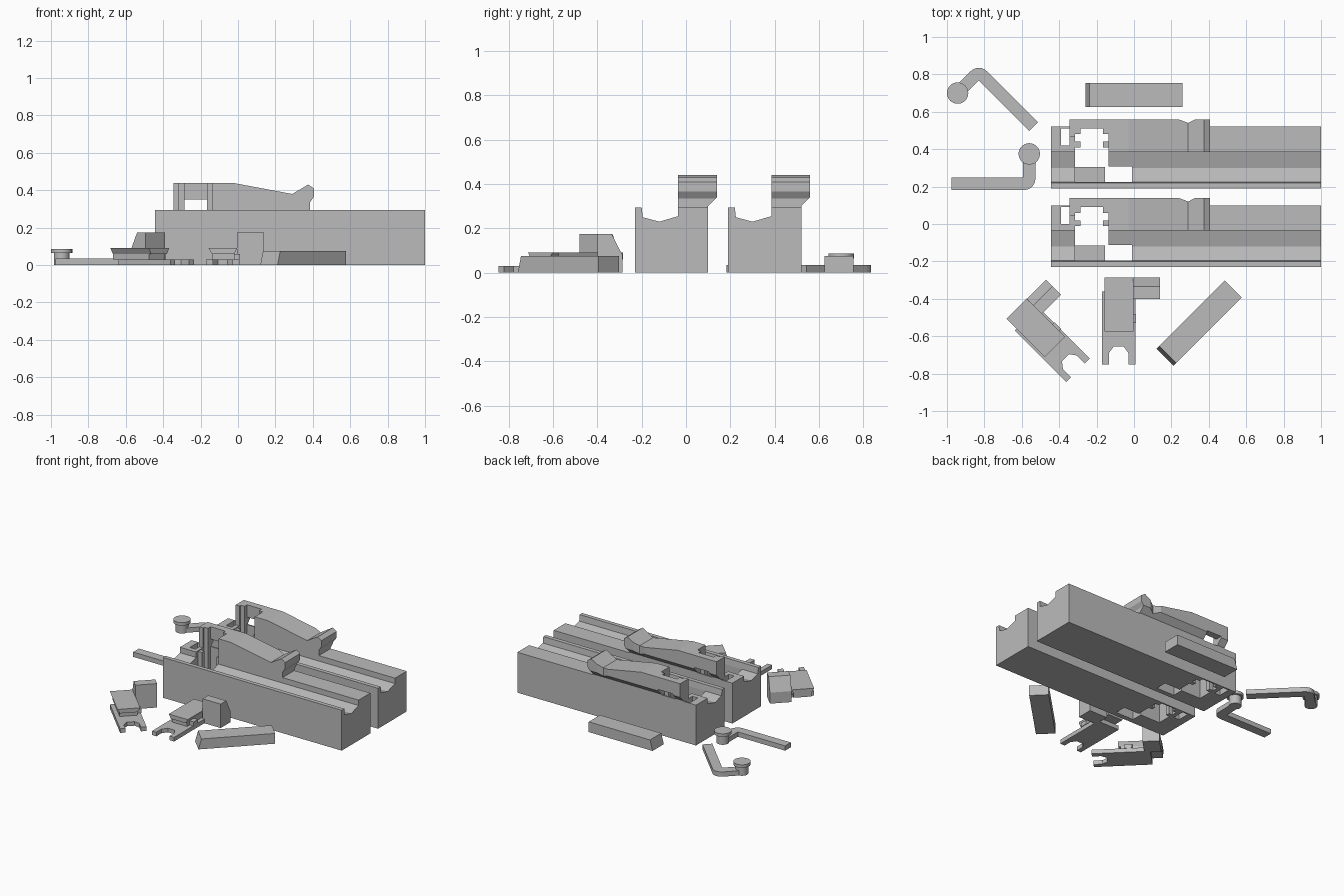
import bpy, bmesh, math
from mathutils import Matrix, Vector

if "Cube" in bpy.data.objects:
    bpy.data.objects.remove(bpy.data.objects["Cube"])

grey = bpy.data.materials.new("plain_grey")
grey.diffuse_color = (0.5, 0.5, 0.5, 1)
grey.use_nodes = True
grey.node_tree.nodes["Principled BSDF"].inputs["Base Color"].default_value = grey.diffuse_color


def prism(name, pts, axis, lo, hi, m=None, cutter=False):
    """Extrude a 2D outline along an axis (x: pts are y,z; y: x,z; z: x,y)."""
    put = {'x': lambda p, d: (d, p[0], p[1]),
           'y': lambda p, d: (p[0], d, p[1]),
           'z': lambda p, d: (p[0], p[1], d)}[axis]
    bm = bmesh.new()
    a = [bm.verts.new(put(p, lo)) for p in pts]
    b = [bm.verts.new(put(p, hi)) for p in pts]
    bm.faces.new(a)
    bm.faces.new(b)
    n = len(pts)
    for i in range(n):
        bm.faces.new((a[i], a[(i + 1) % n], b[(i + 1) % n], b[i]))
    bmesh.ops.recalc_face_normals(bm, faces=bm.faces[:])
    if m:
        bm.transform(m)
    me = bpy.data.meshes.new(name)
    bm.to_mesh(me)
    bm.free()
    me.materials.append(grey)
    ob = bpy.data.objects.new(name, me)
    bpy.context.collection.objects.link(ob)
    if cutter:
        ob.hide_render = True
        ob.hide_viewport = True
        ob.display_type = 'WIRE'
    return ob


def box(name, x0, x1, y0, y1, z0, z1, m=None, cutter=False):
    return prism(name, [(x0, y0), (x1, y0), (x1, y1), (x0, y1)], 'z', z0, z1, m, cutter)


def cut(ob, cutters):
    for c in cutters:
        mod = ob.modifiers.new("cut", 'BOOLEAN')
        mod.operation = 'DIFFERENCE'
        mod.solver = 'EXACT'
        mod.object = c


def disc(name, c, r, z0, z1, m=None):
    pts = [(c[0] + r * math.cos(t * math.tau / 40), c[1] + r * math.sin(t * math.tau / 40))
           for t in range(40)]
    ob = prism(name, pts, 'z', z0, z1, m)
    for p in ob.data.polygons:
        p.use_smooth = len(p.vertices) == 4
    ob.data.set_sharp_from_angle(angle=math.radians(40))


# Grooved block section and the raised rail side outline
BLOCK = [(-.23, 0), (.1, 0), (.1, .295), (-.035, .295), (-.035, .255), (-.12, .23),
         (-.195, .25), (-.2, .295), (-.23, .295)]
RAIL = [(-.345, .29), (-.345, .44), (-.03, .44), (.29, .38), (.375, .43), (.405, .41),
        (.405, .365), (.385, .335), (.385, .29)]

for n, dy in enumerate((0, .42)):
    m = Matrix.Translation((0, dy, 0))
    # Grooved block with its wells
    block = prism(f"grooved_block_{n}", BLOCK, 'x', -.445, 1, m)
    cut(block, [
        box("well_cutter", -.315, -.135, -.115, .09, -.1, .5, m, True),
        box("end_slot_cutter", -.39, -.345, 0, .09, -.1, .5, m, True),
        box("groove_hole_cutter", -.155, -.01, -.195, -.112, -.1, .5, m, True),
        box("shelf_cutter", -.315, -.152, -.195, -.112, .18, .5, m, True)])
    # Raised rail with overhanging back lip and flared end
    rail = prism(f"raised_rail_{n}", RAIL, 'y', -.035, .14, m)
    cut(rail, [
        box("rail_gap_cutter", -.5, -.135, -.2, .09, 0, .6, m, True),
        prism("lip_cutter", [(.1, .28), (.2, .28), (.2, .4), (.1, .3)], 'x', -.6, .6, m, True),
        prism("waist_cutter", [(.235, .141), (.29, .12), (.33, .141), (.29, .2)], 'z', .2, .6, m, True),
        box("window_cutter", -.285, -.165, .05, .2, .2, .35, m, True)])
    # Guide posts at the well corners
    box(f"end_post_{n}", -.345, -.315, .045, .09, .1, .44, m)
    for side, x in (("left", -.315), ("right", -.165)):
        box(f"{side}_rib_{n}", x, x + .03, .06, .09, 0, .44, m)
        box(f"{side}_lower_rib_{n}", x, x + .03, -.01, .02, 0, .29, m)

# Slide pieces: forked foot, thick body and sloped side grip
FOOT = [(-.17, -.75), (-.135, -.75), (-.135, -.69), (-.108, -.655), (-.055, -.655),
        (-.03, -.69), (-.03, -.75), (.008, -.75), (.008, -.36), (-.17, -.36)]
GRIP = [(-.4, 0), (-.287, 0), (-.287, .08), (-.335, .175), (-.4, .175)]
turned = Matrix.Translation((-.772, -.194, 0)) @ Matrix.Rotation(math.pi / 4, 4, 'Z')
for n, m in enumerate((Matrix(), turned)):
    prism(f"forked_foot_{n}", FOOT, 'z', 0, .03, m)
    box(f"slide_neck_{n}", -.14, -.02, -.56, -.287, .03, .07, m)
    prism(f"slide_body_{n}", [(-.14, .06), (-.02, .06), (-.004, .09), (-.157, .09)],
          'y', -.575, -.285, m)
    box(f"slide_tab_{n}", -.02, .012, -.53, -.48, .03, .06, m)
    prism(f"slide_grip_{n}", GRIP, 'x', -.006, .14, m)

# Loose bars with one slanted end
for n, m in enumerate((Matrix.Translation((0, .69, 0)),
                       Matrix.Translation((.348, -.53, 0)) @ Matrix.Rotation(math.pi / 4, 4, 'Z'))):
    prism(f"loose_bar_{n}", [(-.258, 0), (.258, 0), (.258, .075), (-.238, .075)],
          'y', -.065, .065, m)


# Bent levers with a round knob: local knob at the origin
def lever(n, m):
    w, k = .033, .16
    bend = [(w - .06 + .06 * math.cos(a), -k - w + .06 + .06 * math.sin(a))
            for a in (-i * math.pi / 12 for i in range(7))]
    pts = [(-w, 0), (w, 0)] + bend + [(-.415, -k - w), (-.415, -k + w), (-w, -k + w)]
    prism(f"lever_arm_{n}", pts, 'z', 0, .035, m)
    disc(f"lever_stem_{n}", (0, 0), .042, 0, .07, m)
    disc(f"lever_knob_{n}", (0, 0), .057, .065, .087, m)


lever(0, Matrix.Translation((-.56, .375, 0)))
lever(1, Matrix.Translation((-.943, .70, 0)) @ Matrix.Rotation(math.radians(135), 4, 'Z')
      )
